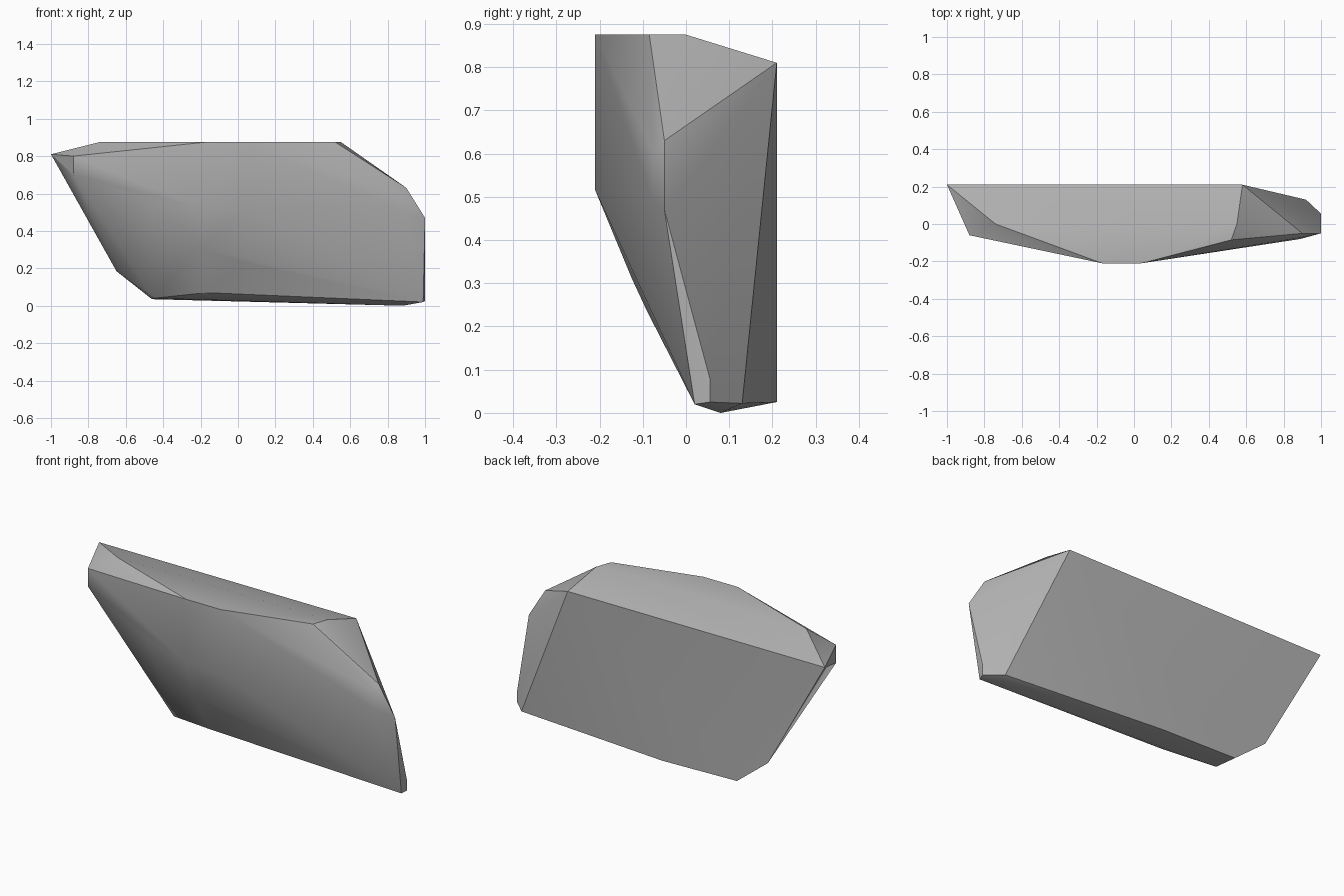
import bpy
import bmesh
import math

default_cube = bpy.data.objects.get("Cube")
if default_cube:
    bpy.data.objects.remove(default_cube, do_unlink=True)


def make_material(name, colour):
    """Create a plain matte material."""
    material = bpy.data.materials.new(name)
    material.use_nodes = True
    material.diffuse_color = colour
    shader = material.node_tree.nodes["Principled BSDF"]
    shader.inputs["Base Color"].default_value = colour
    shader.inputs["Roughness"].default_value = 1.0
    return material


def build_boulder(name, outlines, material):
    """Wrap a faceted convex stone around the corner points of its outlines."""
    bm = bmesh.new()
    for outline in outlines:
        for corner in outline:
            bm.verts.new(corner)
    hull = bmesh.ops.convex_hull(bm, input=bm.verts[:])
    unused = {v for v in hull["geom_interior"] + hull["geom_unused"]
              if isinstance(v, bmesh.types.BMVert)}
    bmesh.ops.delete(bm, geom=list(unused), context="VERTS")
    # Merge triangles lying in one flat cut of the stone
    bmesh.ops.dissolve_limit(bm, angle_limit=math.radians(1.0),
                             verts=bm.verts[:], edges=bm.edges[:])
    bmesh.ops.recalc_face_normals(bm, faces=bm.faces[:])
    mesh = bpy.data.meshes.new(name)
    bm.to_mesh(mesh)
    bm.free()
    mesh.materials.append(material)
    stone = bpy.data.objects.new(name, mesh)
    bpy.context.collection.objects.link(stone)
    return stone


# Flat crown of the stone
crown = [(-.74, 0, .875), (-.17, -.21, .875), (.04, -.21, .875),
         (.52, -.085, .875), (.55, 0, .875)]
# Sheer back wall
back_wall = [(-1, .21, .81), (.58, .21, .81), (0, .21, .025),
             (-.46, .21, .035), (-.65, .21, .185)]
# Bulging front shoulder and the slope under it
front_shoulder = [(-.46, -.145, .555), (-.17, -.21, .515), (.04, -.21, .515),
                  (.89, -.08, .5), (.88, -.075, .6)]
front_slope = [(-.2, -.125, .31), (.02, -.09, .235), (-.17, .005, .07)]
# Chipped ends
left_tip = [(.9, -.05, .63), (1, -.05, .47), (1, .055, .08),
            (1, .055, .025), (.99, .02, .02)]
right_tip = [(-.88, -.06, .8), (-.88, -.06, .7), (-.62, .12, .19)]
# Narrow underside
underside = [(-.45, .08, .04), (.88, .08, 0), (.92, .13, .022)]

grey_stone = make_material("grey_stone", (.45, .45, .45, 1))
boulder = build_boulder("boulder", [crown, back_wall, front_shoulder, front_slope,
                                    left_tip, right_tip, underside], grey_stone)

# Soft shading on shallow facets, crisp edges on the steep cuts
bpy.ops.object.select_all(action="DESELECT")
boulder.select_set(True)
bpy.context.view_layer.objects.active = boulder
bpy.ops.object.shade_smooth_by_angle(angle=math.radians(30))
